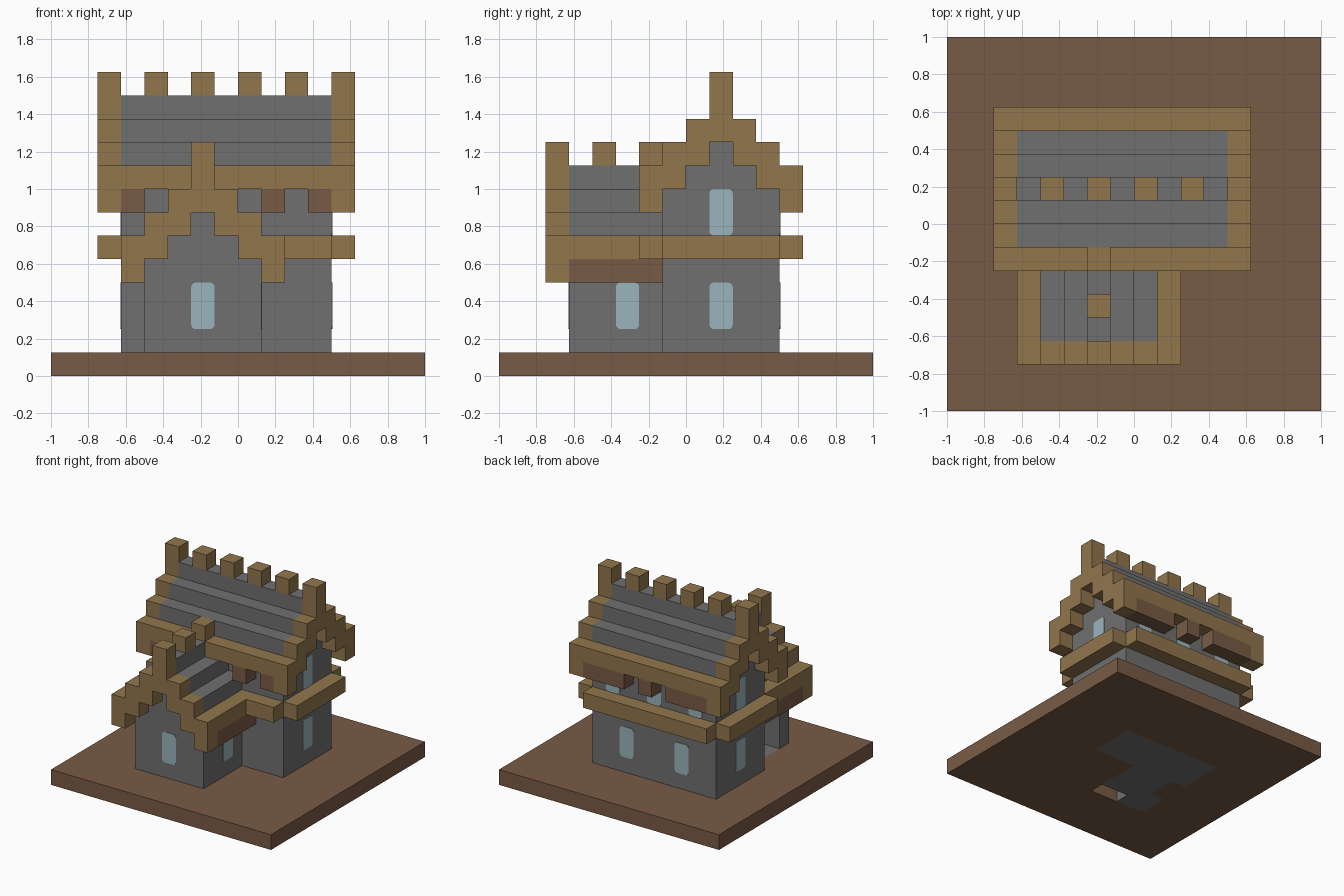
import bpy, bmesh
from mathutils import Vector
from itertools import product

if "Cube" in bpy.data.objects:
    bpy.data.objects.remove(bpy.data.objects["Cube"])

UNIT = 0.125


def material(name, rgb):
    m = bpy.data.materials.new(name)
    m.use_nodes = True
    m.diffuse_color = (*rgb, 1)
    m.node_tree.nodes["Principled BSDF"].inputs["Base Color"].default_value = (*rgb, 1)
    return m


MATS = {
    "timber": material("tan timber", (0.287, 0.181, 0.073)),
    "stone": material("grey stone", (0.162, 0.162, 0.162)),
    "earth": material("brown earth", (0.191, 0.105, 0.060)),
    "glass": material("pale blue glass", (0.328, 0.462, 0.503)),
}
NAMES = list(MATS)
cells = {}


def fill(part, colour, xs, ys, zs):
    """Fill blocks; each range is (first, end) or a single index."""
    spans = [range(*s) if isinstance(s, tuple) else range(s, s + 1) for s in (xs, ys, zs)]
    for c in product(*spans):
        cells[c] = (part, colour)


def clear(xs, ys, zs):
    for c in product(range(*xs), range(*ys), range(*zs)):
        cells.pop(c, None)


# Ground slab with the stone floor and a hatch
fill("ground", "earth", (-8, 8), (-8, 8), 0)
fill("floor", "stone", (-4, 3), (0, 3), 0)
fill("floor", "stone", (-3, 0), (-4, 0), 0)
fill("floor", "stone", -4, (-4, -2), 0)
clear((-2, 0), (-4, -3), (0, 1))

# Main house walls, with stepped gables at both ends
for y in range(-1, 4):
    top = 10 - abs(y - 1)
    for x in (-5, 3):
        fill("main_walls", "stone", x, y, (1, top))
    if y in (-1, 3):
        fill("main_walls", "stone", (-5, 4), y, (1, top))
clear((-3, 0), (-1, 0), (1, 5))

# Front wing walls, with a stepped gable and a doorway at the side
for x in range(-4, 1):
    top = 7 - abs(x + 2)
    fill("wing_walls", "stone", x, -5, (1, top))
    if x in (-4, 0):
        fill("wing_walls", "stone", x, (-5, -1), (1, top))
clear((-4, -3), (-4, -2), (1, 4))

# Main roof: stepped stone courses, timber verges and eaves
for y in range(-2, 5):
    d = abs(y - 1)
    low, end = 10 - d, 12 - d
    for x in (-6, 4):
        fill("main_roof", "timber", x, y, (low, end))
    if d < 3:
        fill("main_roof", "stone", (-5, 4), y, (low, end))
    else:
        fill("main_roof", "timber", (-5, 4), y, low + 1)
        gaps = (-4, -3, -2, -1, 0, 2) if y < 0 else (-2, 0)
        for x in range(-5, 4):
            if x not in gaps:
                fill("eave_brackets", "earth", x, y, low)
for x in range(-6, 5, 2):
    fill("main_roof_posts", "timber", x, 1, 12)

# Wing roof
for x in range(-5, 2):
    d = abs(x + 2)
    low, end = 7 - d, 9 - d
    fill("wing_roof", "timber", x, -6, (low, end))
    if d < 3:
        for z in range(low, end):
            stop = -2 if z == 8 else -1
            fill("wing_roof", "stone", x, (-5, stop), z)
    else:
        fill("wing_roof", "timber", x, (-5, -1), low + 1)
        fill("wing_eaves", "earth", x, (-5, -1), low)
for y in (-6, -4, -2):
    fill("wing_roof_posts", "timber", -2, y, 9)

# Timber belt around the main house
for x in (-6, 4):
    fill("belt", "timber", x, (-1, 4), 5)
fill("belt", "timber", (-5, 4), 4, 5)
fill("belt", "timber", (2, 4), -2, 5)


def build_part(part):
    """Make one mesh from the exposed block faces of a part."""
    bm = bmesh.new()
    corners = {}

    def corner(p):
        if p not in corners:
            corners[p] = bm.verts.new(Vector(p) * UNIT)
        return corners[p]

    used = []
    for c, (owner, colour) in cells.items():
        if owner != part:
            continue
        for axis, side in product(range(3), (0, 1)):
            beside = list(c)
            beside[axis] += 2 * side - 1
            if tuple(beside) in cells:
                continue
            u, v = (axis + 1) % 3, (axis + 2) % 3
            loop = []
            for du, dv in ((0, 0), (1, 0), (1, 1), (0, 1)):
                p = list(c)
                p[axis] += side
                p[u] += du
                p[v] += dv
                loop.append(corner(tuple(p)))
            face = bm.faces.new(loop if side else loop[::-1])
            if colour not in used:
                used.append(colour)
            face.material_index = used.index(colour)
    add_object(part, bm, used)


def add_object(name, bm, colours):
    mesh = bpy.data.meshes.new(name)
    bm.to_mesh(mesh)
    bm.free()
    for colour in colours:
        mesh.materials.append(MATS[colour])
    obj = bpy.data.objects.new(name, mesh)
    bpy.context.collection.objects.link(obj)


for part in sorted({owner for owner, _ in cells.values()}):
    build_part(part)


def window(name, axis, plane, start, z):
    """Thin pane with rounded corners, one block wide and two high."""
    bm = bmesh.new()
    bmesh.ops.create_cube(bm, size=1)
    across = 1 - axis
    size, middle = [0, 0, 2 * UNIT], [0, 0, (z + 1) * UNIT]
    size[axis], size[across] = 0.008, UNIT
    middle[axis], middle[across] = plane * UNIT, (start + 0.5) * UNIT
    for v in bm.verts:
        v.co = Vector(a * s + m for a, s, m in zip(v.co, size, middle))
    edges = [e for e in bm.edges
             if abs(e.verts[0].co[axis] - e.verts[1].co[axis]) > 0.004]
    bmesh.ops.bevel(bm, geom=edges, offset=0.025, segments=3, profile=0.5, affect="EDGES")
    add_object(name, bm, ["glass"])


# Windows
window("wing_front_window", 1, -5, -2, 2)
window("wing_side_window", 0, 1, -3, 2)
for side, plane in (("left", 4), ("right", -5)):
    window(side + "_lower_window", 0, plane, 1, 2)
    window(side + "_upper_window", 0, plane, 1, 6)
for x in (-3, 1):
    window("back_lower_window", 1, 4, x, 2)
for x in (-4, -1, 2):
    window("back_upper_window", 1, 4, x, 6)
